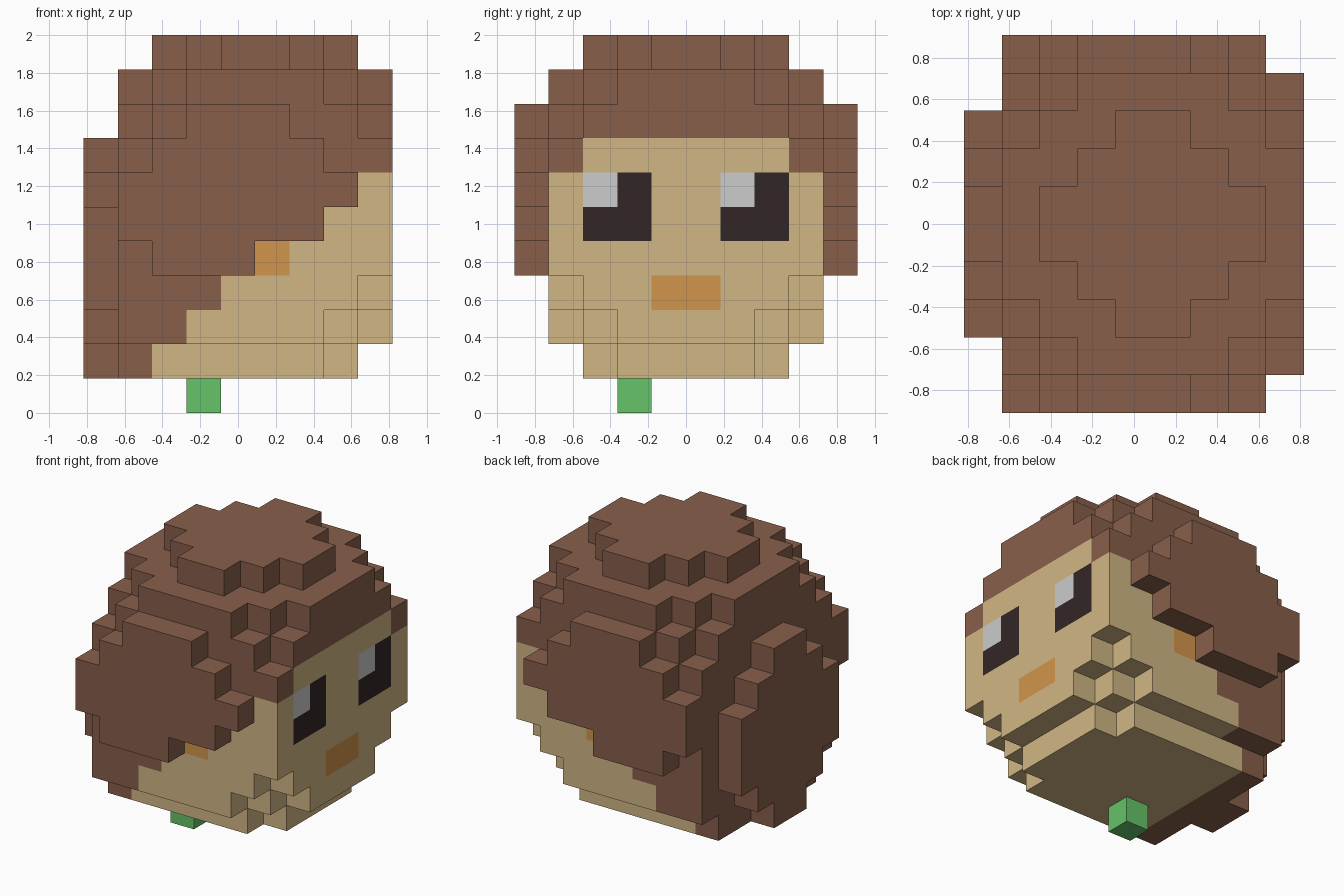
import bpy
import bmesh
from mathutils import Vector

U = 2 / 11                      # edge length of one cube
ORIGIN = Vector((-4.5, -5, 0))  # grid corner, in cubes

if "Cube" in bpy.data.objects:
    bpy.data.objects.remove(bpy.data.objects["Cube"], do_unlink=True)


def material(name, *rgb):
    """Flat material from display colour values, stored as linear."""
    linear = [((c / 255 + 0.055) / 1.055) ** 2.4 for c in rgb]
    mat = bpy.data.materials.new(name)
    mat.use_nodes = True
    mat.diffuse_color = (*linear, 1)
    mat.node_tree.nodes["Principled BSDF"].inputs["Base Color"].default_value = (*linear, 1)
    return mat


HAIR = material("brown hair", 136, 95, 75)
SKIN = material("tan skin", 208, 182, 132)
BLUSH = material("orange blush", 209, 149, 75)
EYE = material("dark eye", 49, 38, 37)
SHINE = material("pale eye shine", 204, 204, 204)
GREEN = material("green stem", 101, 195, 104)

AXES = [Vector(a) for a in ((1, 0, 0), (0, 1, 0), (0, 0, 1))]


def span(first, last):
    return range(first, last + 1)


def block(xs, ys, zs):
    """All cells of a box, each range inclusive."""
    return {(x, y, z) for x in span(*xs) for y in span(*ys) for z in span(*zs)}


def build(name, cells, filled, mats, paint=lambda cell, normal: 0):
    """Make the outer cube faces of some cells, painted by a rule."""
    bm = bmesh.new()
    for cell in sorted(cells):
        centre = Vector(cell) + Vector((0.5, 0.5, 0.5)) + ORIGIN
        for n in range(3):
            for sign in (1, -1):
                normal = AXES[n] * sign
                if tuple(int(c) for c in Vector(cell) + normal) in filled:
                    continue
                u, v = AXES[(n + 1) % 3] / 2, AXES[(n + 2) % 3] / 2 * sign
                mid = centre + normal / 2
                corners = (mid - u - v, mid + u - v, mid + u + v, mid - u + v)
                face = bm.faces.new([bm.verts.new(c * U) for c in corners])
                face.material_index = paint(cell, normal)
    bmesh.ops.remove_doubles(bm, verts=bm.verts, dist=U / 100)
    mesh = bpy.data.meshes.new(name)
    bm.to_mesh(mesh)
    bm.free()
    for mat in mats:
        mesh.materials.append(mat)
    obj = bpy.data.objects.new(name, mesh)
    bpy.context.collection.objects.link(obj)


# Rounded head body: full middle, stepped towards the crown and the chin
head = block((1, 8), (1, 8), (4, 7))
head |= block((1, 8), (2, 7), (8, 8)) | block((2, 7), (1, 8), (8, 8))
for inset in range(3):
    head |= block((1 + inset, 8 - inset), (3 - inset, 6 + inset), (9, 9))
head |= block((1, 8), (2, 7), (3, 3)) | block((1, 7), (1, 8), (3, 3))
for inset in range(3):
    head |= block((1, 8 - inset), (3 - inset, 6 + inset), (2, 2))
for inset in range(2):
    head |= block((1, 7 - inset), (3 - inset, 6 + inset), (1, 1))

# Raised crown and back tuft, both with stepped corners
crown, back_hair = set(), set()
for inset in range(3):
    crown |= block((2 + inset, 7 - inset), (4 - inset, 5 + inset), (10, 10))
    back_hair |= block((0, 0), (4 - inset, 5 + inset), (1 + inset, 7 - inset))

# Side hair rows from top to bottom, the same on both sides
side_hair = set()
for z, xs in zip((8, 7, 6, 5, 4), ((3, 5), (2, 6), (1, 7), (1, 6), (2, 4))):
    side_hair |= block(xs, (0, 0), (z, z)) | block(xs, (9, 9), (z, z))

# Hairline falls diagonally from the forehead to the nape
scalp = {(x, y, z) for x, y, z in head
         if z >= 8 or x <= z or (z == 7 and y in (1, 8))}
skin = head - scalp
stem = block((3, 3), (3, 3), (0, 0))
filled = head | crown | back_hair | side_hair


def paint_face(cell, normal):
    """Eyes and mouth on the face side, blush on the cheeks."""
    x, y, z = cell
    if normal.x > 0 and x == 8:
        if z in (5, 6) and y in (2, 3, 6, 7):
            return 3 if z == 6 and y in (2, 6) else 2
        if z == 3 and y in (4, 5):
            return 1
    if normal.y and (x, z) == (5, 4):
        return 1
    return 0


build("face_and_chin", skin, filled, [SKIN, BLUSH, EYE, SHINE], paint_face)
build("scalp_hair", scalp, filled, [HAIR])
build("crown_hair", crown, filled, [HAIR])
build("back_hair", back_hair, filled, [HAIR])
build("left_and_right_hair", side_hair, filled, [HAIR])
build("stem", stem, stem, [GREEN])
